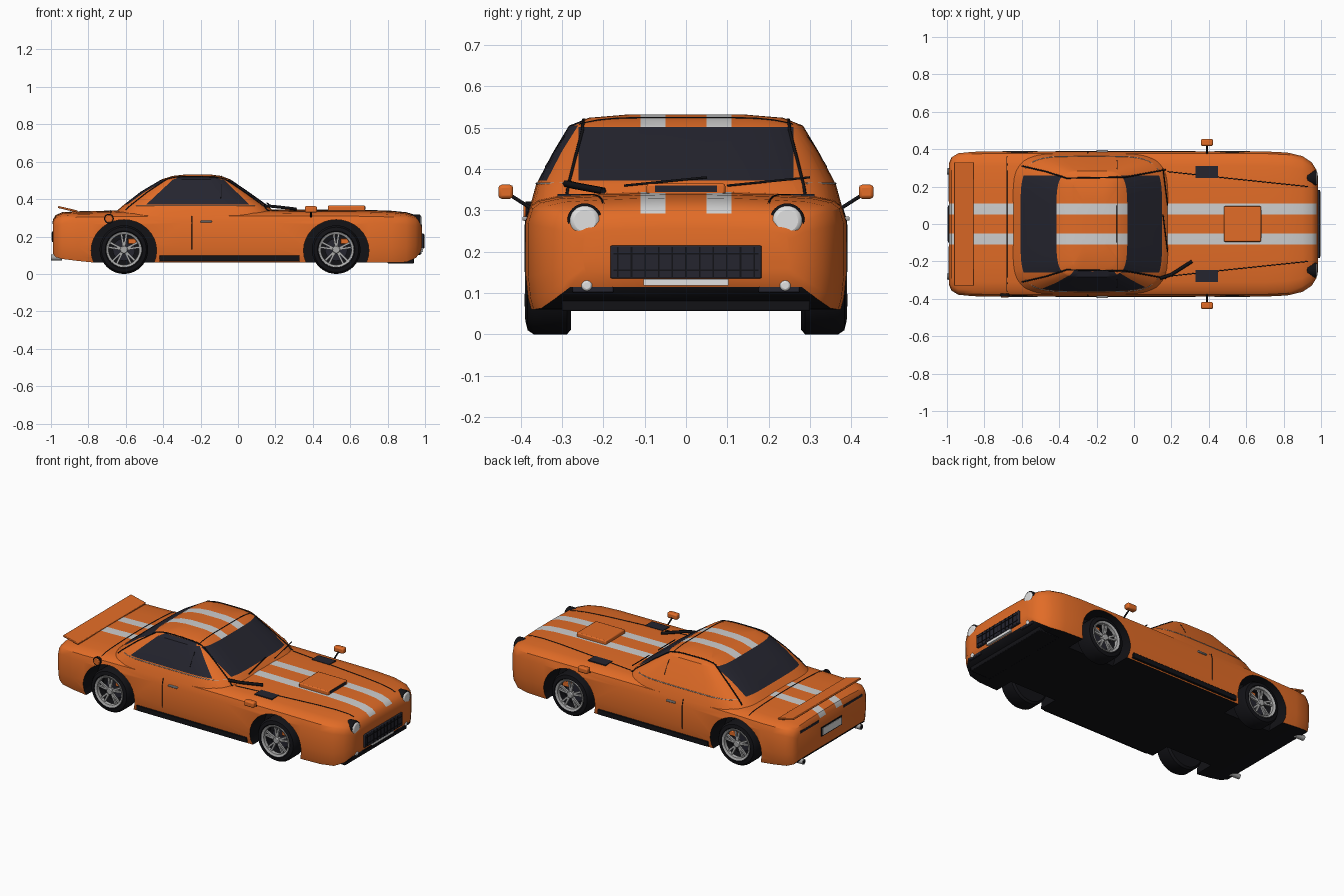
import bpy, bmesh, math
from mathutils import Vector, Matrix

cube = bpy.data.objects.get("Cube")
if cube:
    bpy.data.objects.remove(cube)


def material(name, *rgb):
    m = bpy.data.materials.new(name)
    m.use_nodes = True
    m.diffuse_color = (*rgb, 1)
    m.node_tree.nodes["Principled BSDF"].inputs["Base Color"].default_value = (*rgb, 1)
    return m


ORANGE = material("orange paint", .76, .15, .02)
GLASS = material("dark glass", .018, .018, .028)
BLACK = material("black trim", .006, .006, .008)
WHITE = material("white stripe", .62, .62, .62)
LAMP = material("lamp white", .75, .75, .75)
SILVER = material("silver metal", .4, .4, .4)
PAINT = [ORANGE, GLASS, BLACK, WHITE]


def finish(name, bm, mats, bevel=0):
    """Turn a bmesh into a smooth-by-angle object."""
    bmesh.ops.recalc_face_normals(bm, faces=bm.faces)
    mesh = bpy.data.meshes.new(name)
    bm.to_mesh(mesh)
    bm.free()
    for m in mats:
        mesh.materials.append(m)
    ob = bpy.data.objects.new(name, mesh)
    bpy.context.collection.objects.link(ob)
    if bevel:
        mod = ob.modifiers.new("bevel", 'BEVEL')
        mod.width, mod.segments = bevel, 2
    smooth(ob)
    return ob


def smooth(ob):
    bpy.ops.object.select_all(action='DESELECT')
    ob.select_set(True)
    bpy.context.view_layer.objects.active = ob
    bpy.ops.object.shade_smooth_by_angle(angle=math.radians(35))


def box(name, at, size, mat, bevel=0, tilt=0, axis='Y'):
    bm = bmesh.new()
    mx = Matrix.Translation(at) @ Matrix.Rotation(tilt, 4, axis) @ Matrix.Diagonal((*size, 1))
    bmesh.ops.create_cube(bm, size=1, matrix=mx)
    return finish(name, bm, [mat], bevel)


def disc(name, at, radius, depth, axis, mats, bevel=0):
    bm = bmesh.new()
    turn = Matrix.Rotation(math.pi / 2, 4, 'Y' if axis == 'X' else 'X')
    bmesh.ops.create_cone(bm, cap_ends=True, segments=32, radius1=radius, radius2=radius,
                          depth=depth, matrix=Matrix.Translation(at) @ turn)
    return finish(name, bm, mats, bevel)


def loft(rings, closed=False):
    bm = bmesh.new()
    loops = [[bm.verts.new(p) for p in ring] for ring in rings]
    n = len(loops[0])
    for a, b in zip(loops, loops[1:] + (loops[:1] if closed else [])):
        for i in range(n):
            bm.faces.new((a[i], a[(i + 1) % n], b[(i + 1) % n], b[i]))
    if not closed:
        bm.faces.new(loops[0])
        bm.faces.new(loops[-1])
    bmesh.ops.recalc_face_normals(bm, faces=bm.faces)
    return bm


def lathe(name, at, profile, side, mat):
    """Spin closed (radius, offset) profile about y."""
    spin = [2 * math.pi * k / 40 for k in range(40)]
    rings = [[(at[0] + r * math.cos(a), at[1] + side * d, at[2] + r * math.sin(a)) for a in spin]
             for r, d in profile]
    return finish(name, loft(rings, True), [mat])


def cut(bm, at, normal):
    bmesh.ops.bisect_plane(bm, geom=bm.verts[:] + bm.edges[:] + bm.faces[:],
                           plane_co=at, plane_no=normal)


def on_stripe(c):
    return .05 < abs(c.y) < .11


# Main body: sections along the length (x, half width, top, bottom)
STATIONS = [(-.99, .325, .29, .11), (-.975, .357, .315, .09), (-.94, .378, .33, .08),
            (-.86, .386, .335, .07), (-.78, .388, .336, .062), (-.64, .388, .34, .06),
            (-.3, .388, .345, .06), (.18, .388, .345, .06), (.7, .388, .342, .06),
            (.82, .382, .338, .06), (.9, .363, .33, .063), (.95, .33, .315, .085),
            (.975, .29, .293, .115), (.985, .25, .255, .15)]
SECTION = [(.55, .985), (.8, .965), (.92, .93), (.97, .88), (1, .75), (1, .3), (.985, .1), (.965, 0)]


def body_ring(x, w, top, low):
    half = [(0, top), (.05, top), (.11, top - .001)]
    half += [(w * f, low + (top - low) * g) for f, g in SECTION] + [(0, low)]
    return [(x, y, z) for y, z in half] + [(x, -y, z) for y, z in half[-2:0:-1]]


bm = loft([body_ring(*s) for s in STATIONS])
for f in bm.faces:
    f.normal_update()
    c = f.calc_center_median()
    if f.normal.z < -.5:
        f.material_index = 2
    elif f.normal.z > .45 and on_stripe(c) and (c.x > .18 or c.x < -.64):
        f.material_index = 3
body = finish("body", bm, PAINT)

# Wheel arches
WHEELS = [(x, s) for x in (-.61, .525) for s in (-1, 1)]
for x, s in WHEELS:
    cutter = disc("arch_cutter", (0, 0, 0), .165, .2, 'Y', PAINT)
    cutter.location = (x, s * .35, .125)
    cutter.scale.x = 1.06
    for p in cutter.data.polygons:
        p.material_index = 2
    mod = body.modifiers.new("arch", 'BOOLEAN')
    mod.operation, mod.object = 'DIFFERENCE', cutter
    bpy.context.view_layer.objects.active = body
    bpy.ops.object.modifier_apply(modifier=mod.name)
    bpy.data.objects.remove(cutter)
smooth(body)

# Cabin: rounded plan outlines stacked upward (z, rear, front, half width)
LEVELS = [(.3, -.69, .22, .38), (.362, -.62, .165, .363), (.44, -.52, .055, .322),
          (.505, -.41, -.04, .283), (.524, -.35, -.09, .235), (.532, -.28, -.15, .14)]


def cabin_ring(z, rear, front, w):
    def power(v):
        return math.copysign(abs(v) ** .4, v)
    turn = [2 * math.pi * k / 56 for k in range(56)]
    return [((rear + front) / 2 + (front - rear) / 2 * power(math.cos(a)), w * power(math.sin(a)), z)
            for a in turn]


bm = loft([cabin_ring(*s) for s in LEVELS])
for y in (.05, .11, .26):
    for s in (-1, 1):
        cut(bm, (0, s * y, 0), (0, 1, 0))
for z in (.372, .502, .517):
    cut(bm, (0, 0, z), (0, 0, 1))
cut(bm, (-.49, 0, .372), (1, 0, -1.07))
cut(bm, (.06, 0, .372), (1, 0, 1.03))
for f in bm.faces:
    f.normal_update()
    c, n = f.calc_center_median(), f.normal
    rise = c.z - .372
    if 0 < rise < .13 and abs(n.x) > .3 and abs(c.y) < .26:
        f.material_index = 1
    elif 0 < rise < .145 and n.y < -.3 and -.49 + rise * 1.07 < c.x < .06 - rise * 1.03:
        f.material_index = 1
    elif c.z > .502 and on_stripe(c):
        f.material_index = 3
cabin = finish("cabin", bm, PAINT)
bpy.context.view_layer.update()


def tube(name, pts, mat, radius):
    cu = bpy.data.curves.new(name, 'CURVE')
    cu.dimensions, cu.bevel_depth, cu.bevel_resolution = '3D', radius, 1
    sp = cu.splines.new('POLY')
    sp.points.add(len(pts) - 1)
    for p, co in zip(sp.points, pts):
        p.co = (*co, 1)
    cu.materials.append(mat)
    bpy.context.collection.objects.link(bpy.data.objects.new(name, cu))


def seam(name, path, direction, mat=BLACK, radius=.0025):
    """Thin line dropped onto the body and cabin along a direction."""
    d, pts = Vector(direction), []
    for a, b in zip(path, path[1:]):
        for k in range(17):
            start = Vector(a).lerp(Vector(b), k / 16) - d
            hits = [h[1] for h in (o.ray_cast(start, d) for o in (body, cabin)) if h[0]]
            if hits:
                pts.append(min(hits, key=lambda h: (h - start).length))
    tube(name, pts, mat, radius)


DOWN = (0, 0, -1)
seam("trunk_seam", [(-.68, -.36, 0), (-.68, .36, 0)], DOWN)
seam("roof_seam", [(-.09, -.34, 0), (-.09, .34, 0)], DOWN)
tube("right_wiper", [(.14, -.29, .365), (.2, -.27, .36), (.31, -.2, .347)], BLACK, .009)
for y in (-.15, .1):
    tube("wiper", [(.18, y, .36), (.155, y + .2, .38)], BLACK, .003)

for s in (-1, 1):
    inward = (0, -s, 0)
    seam("hood_seam", [(.18, s * .28, 0), (.5, s * .245, 0), (.93, s * .2, 0)], DOWN)
    seam("pillar_seam", [(-.6, s * .31, 0), (-.47, s * .28, 0), (-.36, s * .245, 0),
                         (-.05, s * .25, 0), (.17, s * .29, 0)], DOWN, radius=.004)
    seam("door_seam", [(-.245, 0, .13), (-.245, 0, .31)], inward)
    seam("belt_trim", [(-.58, 0, .365), (.13, 0, .365)], inward, SILVER)
    box("door_handle", (-.17, s * .389, .28), (.06, .014, .01), SILVER, .003)
    box("sill", (-.045, s * .382, .083), (.75, .018, .032), BLACK, .003)
    box("hood_vent", (.39, s * .278, .334), (.12, .066, .012), GLASS)
    # Mirrors
    tube("mirror_stem", [(.39, s * .375, .305), (.39, s * .43, .34)], BLACK, .005)
    box("mirror", (.39, s * .436, .345), (.066, .036, .034), ORANGE, .008)
    # Lamps and exhausts
    disc("headlight_rim", (.95, s * .245, .275), .042, .05, 'X', [BLACK], .004)
    disc("headlight", (.957, s * .245, .275), .038, .05, 'X', [LAMP], .012)
    box("bumper_vent", (.95, s * .225, .113), (.05, .1, .024), GLASS, .004)
    disc("fog_light", (.967, s * .24, .118), .013, .03, 'X', [LAMP], .005)
    disc("exhaust", (-.97, s * .28, .088), .016, .06, 'X', [SILVER])
    disc("exhaust_bore", (-.998, s * .28, .088), .011, .006, 'X', [BLACK])
    box("tail_strip", (-.982, s * .21, .275), (.02, .18, .014), GLASS)

# Nose and tail details
box("grille", (.97, 0, .175), (.05, .366, .08), GLASS, .004)
for k in range(11):
    box("grille_bar", (.994, (k - 5) * .033, .175), (.008, .004, .072), BLACK)
for z in (.155, .195):
    box("grille_slat", (.994, 0, z), (.008, .35, .004), BLACK)
box("front_plate", (.975, 0, .126), (.03, .205, .016), LAMP)
box("front_valance", (.87, 0, .07), (.14, .6, .028), BLACK, .004)
box("rear_plate_frame", (-.988, 0, .2), (.012, .2, .056), BLACK)
box("rear_plate", (-.992, 0, .2), (.01, .18, .042), LAMP)
box("spoiler", (-.91, 0, .346), (.106, .66, .011), ORANGE, .003, .23)
box("hood_scoop", (.58, 0, .35), (.2, .19, .03), ORANGE, .006)
box("scoop_mouth", (.679, 0, .352), (.006, .15, .016), GLASS)
disc("fuel_cap_ring", (-.69, -.38, .295), .026, .016, 'Y', [BLACK])
disc("fuel_cap", (-.69, -.383, .295), .021, .02, 'Y', [ORANGE], .004)

# Wheels
TIRE = [(.001, -.02), (.088, -.02), (.09, .045), (.1, .055), (.12, .05), (.13, .035),
        (.13, -.045), (.118, -.055), (.001, -.055)]
RIM = [(.08, .03), (.082, .05), (.094, .056), (.096, .045)]
for x, s in WHEELS:
    hub = Vector((x, s * .333, .13))
    lathe("tire", hub, TIRE, s, BLACK)
    lathe("rim", hub, RIM, s, SILVER)
    disc("brake_disc", hub + Vector((0, -s * .01, 0)), .06, .014, 'Y', [GLASS])
    box("brake_caliper", hub + Vector((.045, s * .01, .045)), (.045, .03, .03), ORANGE, .004)
    disc("wheel_hub", hub + Vector((0, s * .035, 0)), .02, .03, 'Y', [SILVER], .004)
    for k in range(5):
        for twist in (-.16, .16):
            a = math.pi / 2 + k * math.tau / 5 + twist
            arm = Vector((math.cos(a), 0, math.sin(a))) * .05
            box("spoke", hub + arm + Vector((0, s * .036, 0)), (.07, .012, .011), SILVER, 0, -a)
